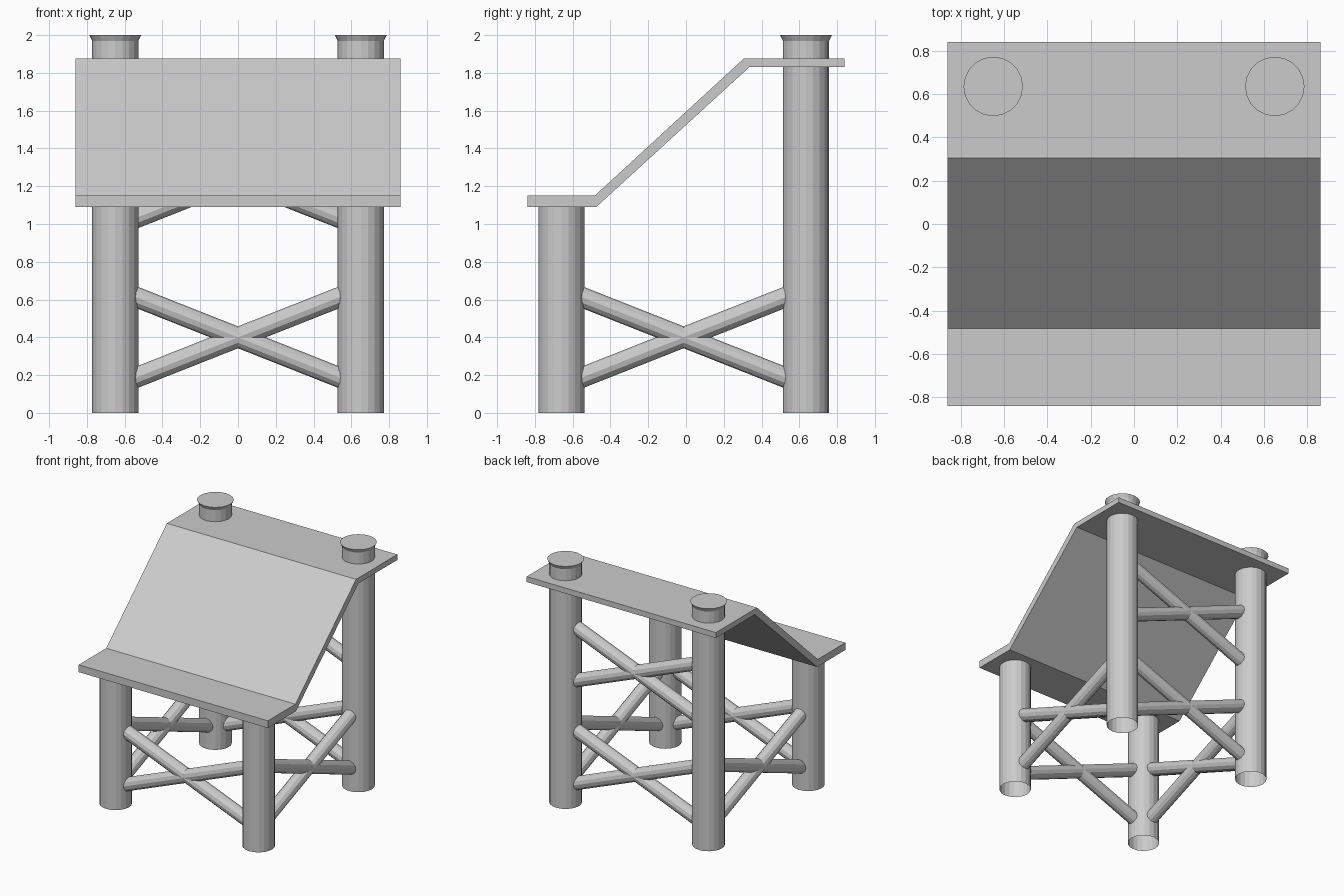
import bpy, bmesh
from mathutils import Vector, Matrix

if "Cube" in bpy.data.objects:
    bpy.data.objects.remove(bpy.data.objects["Cube"])

POST_X, FRONT_Y, BACK_Y = 0.65, -0.66, 0.635
POST_R, BRACE_R = 0.122, 0.054


def finish(bm, name, smooth=None):
    bmesh.ops.recalc_face_normals(bm, faces=bm.faces)
    mesh = bpy.data.meshes.new(name)
    bm.to_mesh(mesh)
    bm.free()
    obj = bpy.data.objects.new(name, mesh)
    bpy.context.collection.objects.link(obj)
    if smooth:
        bpy.context.view_layer.objects.active = obj
        obj.select_set(True)
        bpy.ops.object.shade_smooth_by_angle(angle=smooth)
        obj.select_set(False)
    return obj


def post(name, x, y, rings, sides=20):
    """Round post open at the bottom; rings are (radius, z) from the ground up."""
    bm = bmesh.new()
    geom = bmesh.ops.create_circle(bm, segments=sides, radius=rings[0][0])
    loop = geom["verts"]
    edges = list(bm.edges)
    for (r0, z0), (r1, z1) in zip(rings, rings[1:]):
        ext = bmesh.ops.extrude_edge_only(bm, edges=edges)["geom"]
        loop = [g for g in ext if isinstance(g, bmesh.types.BMVert)]
        edges = [g for g in ext if isinstance(g, bmesh.types.BMEdge)]
        for v in loop:
            v.co = Vector((v.co.x * r1 / r0, v.co.y * r1 / r0, z1))
    bmesh.ops.contextual_create(bm, geom=edges)
    bmesh.ops.translate(bm, verts=bm.verts, vec=(x, y, 0))
    finish(bm, name)


def brace(name, a, b):
    """Round pole between two points."""
    a, b = Vector(a), Vector(b)
    d = b - a
    m = Matrix.Translation((a + b) / 2) @ d.to_track_quat('Z', 'Y').to_matrix().to_4x4()
    bm = bmesh.new()
    bmesh.ops.create_cone(bm, cap_ends=True, segments=12, radius1=BRACE_R,
                          radius2=BRACE_R, depth=d.length, matrix=m)
    finish(bm, name)


def cross(name, p, q, z):
    """X of two braces between post centres p and q, crossing at height z."""
    p, q = Vector((*p, z)), Vector((*q, z))
    inset = (q - p).normalized() * 0.08
    p, q = p + inset, q - inset
    rise = Vector((0, 0, (q - p).length / 2 * 0.395))
    brace(name + "_rising", p - rise, q + rise)
    brace(name + "_falling", p + rise, q - rise)


# Posts: short at the front, tall with flared tops at the back
for side, s in (("left", -1), ("right", 1)):
    post(f"front_post_{side}", s * POST_X, FRONT_Y, [(POST_R, 0), (POST_R, 1.12)])
    post(f"back_post_{side}", s * POST_X, BACK_Y,
         [(POST_R, 0), (POST_R, 1.97), (0.137, 2.0)])
    cross(f"side_brace_{side}", (s * POST_X, FRONT_Y), (s * POST_X, BACK_Y), 0.4)

# Front and back cross braces, with a second tier at the back
cross("front_brace", (-POST_X, FRONT_Y), (POST_X, FRONT_Y), 0.4)
cross("back_brace_lower", (-POST_X, BACK_Y), (POST_X, BACK_Y), 0.4)
cross("back_brace_upper", (-POST_X, BACK_Y), (POST_X, BACK_Y), 1.245)

# Roof: bent slab profile extruded along x
profile = [(-0.84, 1.15), (-0.483, 1.15), (0.305, 1.875), (0.84, 1.875),
           (0.84, 1.83), (0.335, 1.83), (-0.475, 1.09), (-0.84, 1.09)]
bm = bmesh.new()
face = bm.faces.new([bm.verts.new((-0.86, y, z)) for y, z in profile])
ext = bmesh.ops.extrude_face_region(bm, geom=[face])["geom"]
bmesh.ops.translate(bm, vec=(1.72, 0, 0),
                    verts=[g for g in ext if isinstance(g, bmesh.types.BMVert)])
# extrude_face_region removes the start cap when it is a lone face, so close any gap
bmesh.ops.holes_fill(bm, edges=[e for e in bm.edges if e.is_boundary], sides=0)
finish(bm, "roof")
